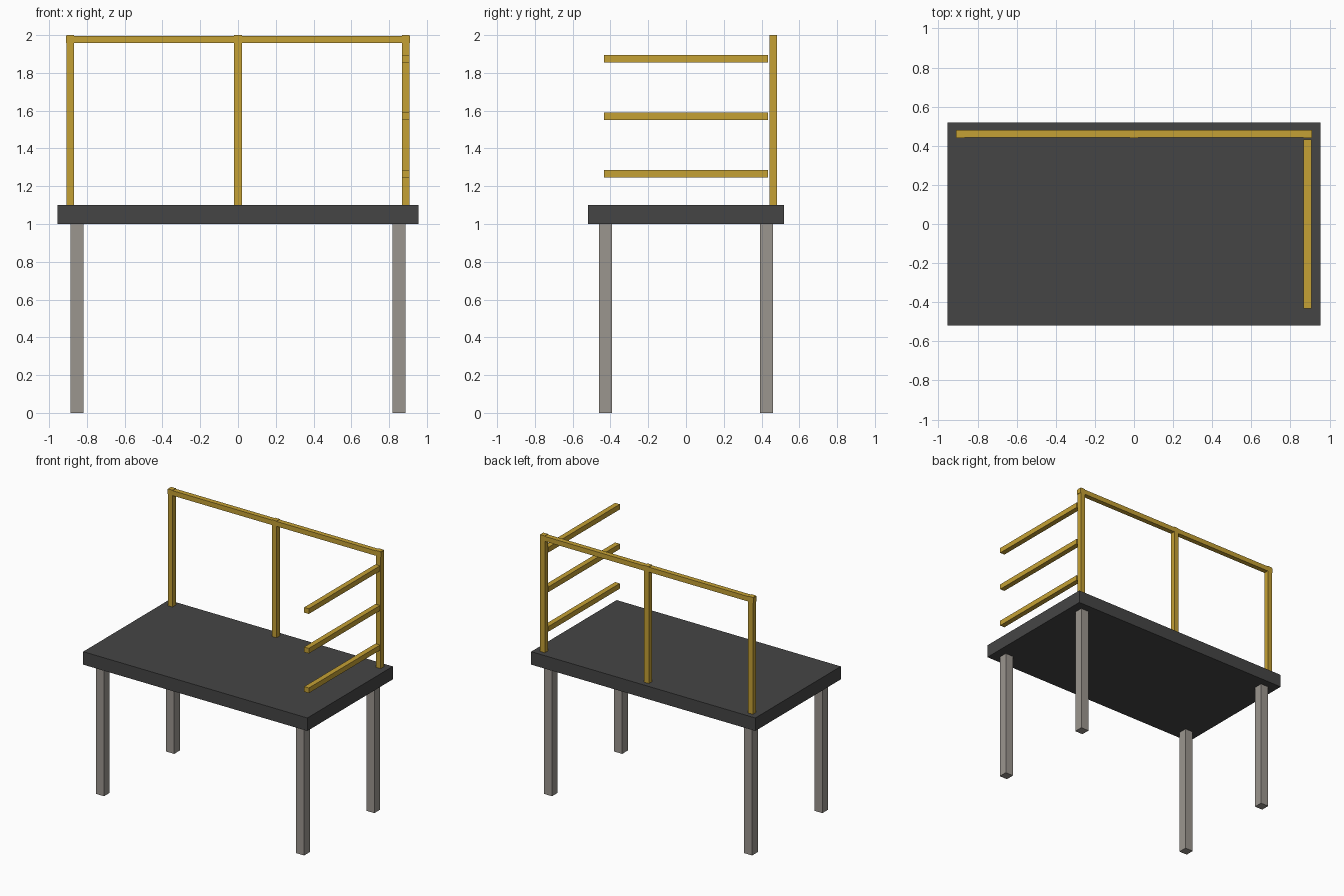
import bpy
import bmesh

cube = bpy.data.objects.get("Cube")
if cube:
    bpy.data.objects.remove(cube, do_unlink=True)


def material(name, rgb):
    mat = bpy.data.materials.new(name)
    mat.use_nodes = True
    mat.diffuse_color = (*rgb, 1)
    mat.node_tree.nodes["Principled BSDF"].inputs["Base Color"].default_value = (*rgb, 1)
    return mat


def box(name, center, size, mat):
    bm = bmesh.new()
    bmesh.ops.create_cube(bm, size=1)
    bmesh.ops.scale(bm, vec=size, verts=bm.verts)
    mesh = bpy.data.meshes.new(name)
    bm.to_mesh(mesh)
    bm.free()
    mesh.materials.append(mat)
    obj = bpy.data.objects.new(name, mesh)
    obj.location = center
    bpy.context.collection.objects.link(obj)
    return obj


charcoal = material("charcoal", (0.06, 0.06, 0.06))
warm_grey = material("warm grey", (0.33, 0.305, 0.275))
gold = material("golden yellow", (0.56, 0.355, 0.035))

# Platform deck
box("deck", (0, 0, 1.05), (1.91, 1.04, 0.1), charcoal)

# Four legs
for side, x in (("left", 0.853), ("right", -0.853)):
    for end, y in (("front", -0.427), ("back", 0.427)):
        box(f"{end}_{side}_leg", (x, y, 0.5), (0.068, 0.068, 1.0), warm_grey)

# Back guard rail: three posts and a top rail
for name, x in (("left", 0.887), ("middle", 0), ("right", -0.887)):
    box(f"{name}_rail_post", (x, 0.461, 1.55), (0.04, 0.04, 0.9), gold)
box("back_top_rail", (0, 0.461, 1.977), (1.82, 0.038, 0.038), gold)

# Side rails on the left edge
for name, z in (("lower", 1.265), ("middle", 1.57), ("upper", 1.875)):
    box(f"{name}_side_rail", (0.887, 0, z), (0.04, 0.866, 0.04), gold)
